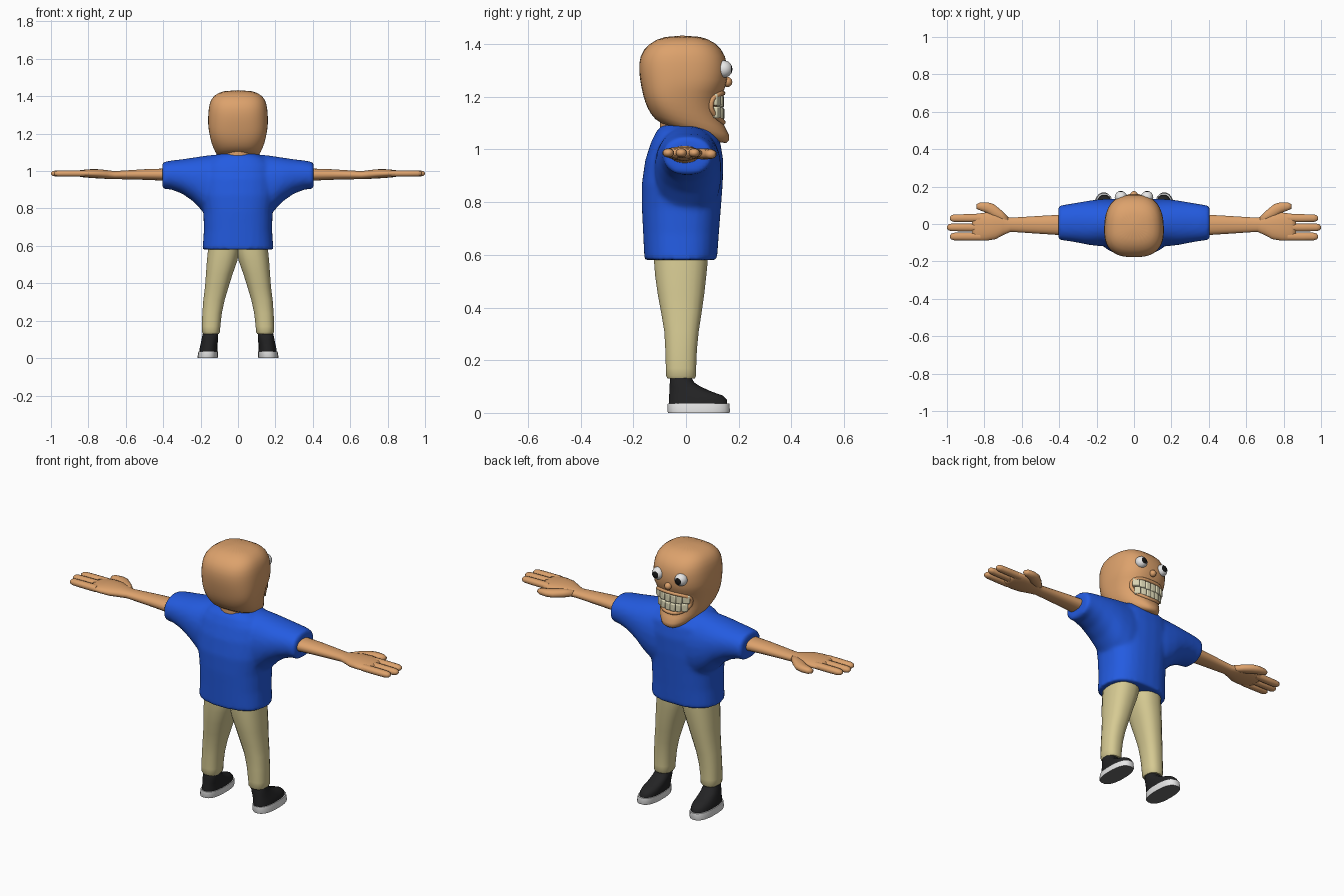
import bpy, bmesh, math
from mathutils import Vector, Matrix

if "Cube" in bpy.data.objects:
    bpy.data.objects.remove(bpy.data.objects["Cube"])


def material(name, r, g, b):
    m = bpy.data.materials.new(name)
    m.diffuse_color = (r, g, b, 1)
    m.use_nodes = True
    m.node_tree.nodes["Principled BSDF"].inputs["Base Color"].default_value = m.diffuse_color
    return m


SKIN = material("skin", 0.72, 0.36, 0.15)
BLUE = material("shirt blue", 0.017, 0.105, 0.75)
KHAKI = material("khaki", 0.67, 0.59, 0.29)
BLACK = material("shoe black", 0.017, 0.017, 0.018)
WHITE = material("white", 0.8, 0.8, 0.8)
GREY = material("sole grey", 0.15, 0.15, 0.15)
CREAM = material("tooth cream", 0.74, 0.70, 0.48)
PUPIL = material("pupil black", 0.008, 0.008, 0.008)


def unit_ring(n, p):
    """Superellipse of n points in the unit square."""
    pts = []
    for i in range(n):
        t = 2 * math.pi * (i + 0.5) / n
        c, s = math.cos(t), math.sin(t)
        pts.append((math.copysign(abs(c) ** (2 / p), c), math.copysign(abs(s) ** (2 / p), s)))
    return pts


def ring(axis, pos, a0, a1, b0, b1, n=20, p=2.2):
    """Section across axis: ranges a, b are (y, z) for x and (x, y) for z."""
    out = []
    for u, v in unit_ring(n, p):
        a, b = (a0 + a1) / 2 + u * (a1 - a0) / 2, (b0 + b1) / 2 + v * (b1 - b0) / 2
        out.append(Vector((pos, a, b)) if axis == "x" else Vector((a, b, pos)))
    return out


def loft(bm, rings):
    loops = [[bm.verts.new(co) for co in r] for r in rings]
    n = len(loops[0])
    for a, b in zip(loops, loops[1:]):
        for i in range(n):
            bm.faces.new((a[i], a[(i + 1) % n], b[(i + 1) % n], b[i]))
    bm.faces.new(loops[0])
    bm.faces.new(loops[-1])


def finish(name, bm, mats, mirror=False, subsurf=0, angle=50):
    bmesh.ops.recalc_face_normals(bm, faces=bm.faces)
    me = bpy.data.meshes.new(name)
    bm.to_mesh(me)
    bm.free()
    ob = bpy.data.objects.new(name, me)
    bpy.context.collection.objects.link(ob)
    for m in mats:
        me.materials.append(m)
    bpy.ops.object.select_all(action="DESELECT")
    bpy.context.view_layer.objects.active = ob
    ob.select_set(True)
    if subsurf:
        me.shade_smooth()
        ob.modifiers.new("Subdivision", "SUBSURF").levels = subsurf
        ob.modifiers[-1].render_levels = subsurf
    else:
        bpy.ops.object.shade_smooth_by_angle(angle=math.radians(angle))
    if mirror:
        ob.modifiers.new("Mirror", "MIRROR").use_mirror_merge = False
    return ob


def part(name, axis, rows, mat, p=2.2, n=20, **kw):
    bm = bmesh.new()
    loft(bm, [ring(axis, *r, n=n, p=p) for r in rows])
    return finish(name, bm, [mat], **kw)


# Head: tilted rings (back y, back z, front y, front z, half width, front taper)
HEAD = [(-0.03, 1.085, 0.11, 1.035, 0.04, 0.2), (-0.10, 1.095, 0.158, 1.015, 0.105, 0.45),
        (-0.137, 1.135, 0.175, 1.05, 0.135, 0.45), (-0.157, 1.18, 0.128, 1.11, 0.155, 0.35),
        (-0.167, 1.22, 0.125, 1.195, 0.163, 0.2), (-0.175, 1.26, 0.155, 1.235, 0.166, 0.12),
        (-0.18, 1.30, 0.16, 1.29, 0.165, 0.1), (-0.178, 1.355, 0.155, 1.355, 0.16, 0.1),
        (-0.145, 1.402, 0.115, 1.407, 0.14, 0.1), (-0.08, 1.433, 0.05, 1.433, 0.075, 0)]
bm = bmesh.new()
rings = []
for yb, zb, yf, zf, hx, k in HEAD:
    pts = []
    for u, v in unit_ring(24, 2.7):
        t = (v + 1) / 2
        pts.append(Vector((u * hx * (1 - k * t * t), yb + (yf - yb) * t, zb + (zf - zb) * t)))
    rings.append(pts)
loft(bm, rings)
head = finish("head", bm, [SKIN], subsurf=1)
part("neck", "z", [(1.04, -0.075, 0.075, -0.1, 0.06), (1.15, -0.075, 0.075, -0.1, 0.06)], SKIN)

bpy.context.view_layer.update()
head_eval = head.evaluated_get(bpy.context.evaluated_depsgraph_get())


def face_y(x, z):
    hit, loc, _, _ = head_eval.ray_cast(Vector((x, 1, z)), Vector((0, -1, 0)))
    return loc.y if hit else 0.05


# Teeth: two curved rows following the face
bm = bmesh.new()
for z0, step, h in ((1.181, 0.033, 0.046), (1.135, 0.029, 0.044)):
    for i in range(6):
        x = (i - 2.5) * step
        z = z0 + 1.2 * x * x
        yaw = math.atan2(face_y(x + 0.01, z) - face_y(x - 0.01, z), 0.02)
        m = (Matrix.Translation((x, face_y(x, z) + 0.003, z)) @ Matrix.Rotation(yaw, 4, "Z")
             @ Matrix.Diagonal((step / math.cos(yaw), 0.026, h, 1)))
        bmesh.ops.create_cube(bm, size=1, matrix=m)
teeth = finish("teeth", bm, [CREAM])
bev = teeth.modifiers.new("Bevel", "BEVEL")
bev.width, bev.segments = 0.006, 2

# Lips: a closed tube around the mouth
curve = bpy.data.curves.new("lips", "CURVE")
curve.dimensions, curve.bevel_depth, curve.bevel_resolution = "3D", 0.01, 2
curve.materials.append(SKIN)
spline = curve.splines.new("POLY")
outline = unit_ring(32, 2.5)
spline.points.add(len(outline) - 1)
for pt, (u, v) in zip(spline.points, outline):
    x = u * (0.1 + 0.012 * v)
    z = 1.158 + 0.055 * v + 1.2 * x * x
    pt.co = (x, face_y(x, z) + 0.002, z, 1)
spline.use_cyclic_u = True
spline.use_smooth = True
bpy.context.collection.objects.link(bpy.data.objects.new("lips", curve))

# Eyes: balls whose front cap is the pupil
bm = bmesh.new()
c = Vector((0.07, 0.143, 1.305))
bmesh.ops.create_uvsphere(bm, u_segments=20, v_segments=16, radius=0.033,
                          matrix=Matrix.Translation(c) @ Matrix.Rotation(-math.pi / 2, 4, "X"))
for f in bm.faces:
    f.material_index = int((f.calc_center_median() - c).normalized().y > math.cos(math.radians(31)))
finish("eyes", bm, [WHITE, PUPIL], mirror=True)

# Nose
bm = bmesh.new()
bmesh.ops.create_uvsphere(bm, u_segments=16, v_segments=10, radius=0.019,
                          matrix=Matrix.Translation((0, 0.157, 1.256)))
finish("nose", bm, [SKIN])

# Shirt: torso and sleeves fused
bm = bmesh.new()
TORSO = [(0.58, 0.19, -0.158, 0.118), (0.68, 0.183, -0.163, 0.125), (0.78, 0.185, -0.168, 0.133),
         (0.87, 0.2, -0.168, 0.14), (0.96, 0.2, -0.155, 0.142), (1.03, 0.19, -0.132, 0.13),
         (1.07, 0.15, -0.112, 0.1), (1.092, 0.1, -0.09, 0.065)]
loft(bm, [ring("z", z, -w, w, y0, y1, n=28, p=2.5) for z, w, y0, y1 in TORSO])
SLEEVE = [(0.02, -0.12, 0.13, 0.72, 1.09), (0.13, -0.12, 0.135, 0.74, 1.088),
          (0.19, -0.118, 0.132, 0.785, 1.08), (0.24, -0.112, 0.125, 0.838, 1.072),
          (0.30, -0.1, 0.115, 0.88, 1.063), (0.36, -0.09, 0.105, 0.902, 1.056),
          (0.405, -0.085, 0.097, 0.903, 1.047)]
for s in (1, -1):
    loft(bm, [ring("x", s * x, *r, n=28) for x, *r in SLEEVE])
shirt = finish("shirt", bm, [BLUE])
rem = shirt.modifiers.new("Remesh", "REMESH")
rem.mode, rem.voxel_size, rem.use_smooth_shade = "VOXEL", 0.011, True
sm = shirt.modifiers.new("Smooth", "SMOOTH")
sm.factor, sm.iterations = 0.5, 6

# Arms, palms, fingers and thumbs
part("arms", "x", [(0.36, -0.062, 0.052, 0.947, 1.015), (0.5, -0.053, 0.044, 0.953, 1.01),
                   (0.66, -0.042, 0.034, 0.957, 1.0), (0.7, -0.06, 0.045, 0.958, 1.005),
                   (0.74, -0.082, 0.058, 0.96, 1.01), (0.79, -0.09, 0.062, 0.963, 1.01),
                   (0.84, -0.09, 0.056, 0.968, 1.006), (0.865, -0.08, 0.045, 0.975, 1.0)],
     SKIN, mirror=True, angle=80)
for i, (y, tip) in enumerate(((0.031, 0.985), (-0.018, 1.0), (-0.067, 0.985))):
    part("finger_%d" % (i + 1), "x",
         [(x, y - r, y + r, 0.987 - r * 0.8, 0.987 + r * 0.8) for x, r in
          ((0.82, 0.022), (0.9, 0.022), (tip - 0.025, 0.021), (tip - 0.008, 0.016), (tip, 0.006))],
         SKIN, n=12, mirror=True, angle=80)
part("thumbs", "x", [(0.675, 0.0, 0.04, 0.968, 0.998), (0.71, 0.015, 0.075, 0.963, 1.003),
                     (0.75, 0.03, 0.108, 0.962, 1.004), (0.785, 0.058, 0.117, 0.963, 1.002),
                     (0.825, 0.073, 0.115, 0.965, 0.999), (0.843, 0.082, 0.106, 0.972, 0.992)],
     SKIN, n=12, mirror=True, angle=80)

# Trouser legs
part("trouser_legs", "z", [(0.64, -0.01, 0.155, -0.125, 0.085), (0.57, -0.008, 0.162, -0.122, 0.083),
                           (0.52, 0.003, 0.167, -0.118, 0.078), (0.45, 0.028, 0.172, -0.108, 0.07),
                           (0.38, 0.05, 0.177, -0.095, 0.06), (0.31, 0.071, 0.186, -0.083, 0.049),
                           (0.24, 0.086, 0.191, -0.079, 0.042), (0.17, 0.094, 0.194, -0.077, 0.039),
                           (0.14, 0.096, 0.193, -0.076, 0.039), (0.13, 0.102, 0.187, -0.07, 0.033)],
     KHAKI, p=2.4, mirror=True)
part("ankles", "z", [(0.1, 0.112, 0.18, -0.053, 0.015), (0.16, 0.112, 0.18, -0.053, 0.015)],
     SKIN, mirror=True)

# Shoes
part("shoe_uppers", "z", [(0.03, 0.111, 0.208, -0.066, 0.158), (0.05, 0.109, 0.206, -0.066, 0.156),
                          (0.066, 0.109, 0.203, -0.065, 0.14), (0.08, 0.108, 0.199, -0.064, 0.1),
                          (0.1, 0.107, 0.195, -0.063, 0.055), (0.115, 0.106, 0.192, -0.062, 0.032),
                          (0.132, 0.106, 0.19, -0.06, 0.022)], BLACK, p=2.4, mirror=True)
bm = bmesh.new()
loft(bm, [ring("z", *r, n=24, p=2.5) for r in ((0, 0.109, 0.216, -0.068, 0.165),
          (0.006, 0.107, 0.217, -0.071, 0.168), (0.036, 0.107, 0.212, -0.07, 0.165))])
for f in bm.faces:
    f.material_index = int(f.calc_center_median().z < 0.001)  # tread underneath
finish("shoe_soles", bm, [WHITE, GREY], mirror=True, angle=40)
